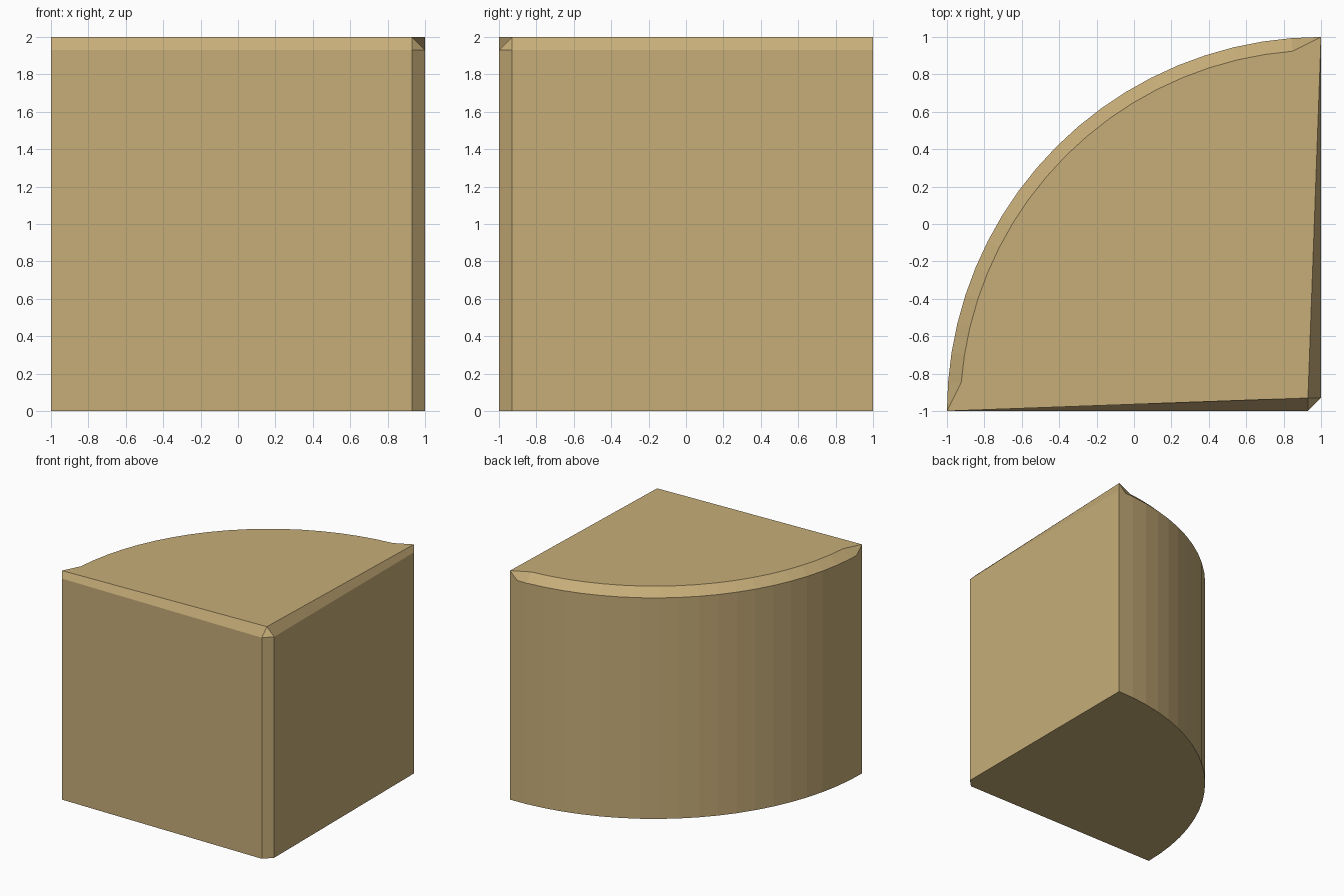
import bpy, bmesh, math

if "Cube" in bpy.data.objects:
    bpy.data.objects.remove(bpy.data.objects["Cube"])

R, B, H, N = 2.0, 0.07, 2.0, 20   # arc radius, bevel size, height, arc segments
L = H - B                          # height of the lower bevel edge

tan = bpy.data.materials.new("tan")
tan.diffuse_color = (0.57, 0.42, 0.19, 1)
tan.use_nodes = True
tan.node_tree.nodes["Principled BSDF"].inputs["Base Color"].default_value = tan.diffuse_color

bm = bmesh.new()


def arc(radius, z, first, last):
    """Arc points around the square corner (1, -1), from the left end to the back end."""
    angles = [math.pi / 2 * i / N for i in range(first, last + 1)]
    return [bm.verts.new((1 - radius * math.cos(a), -1 + radius * math.sin(a), z)) for a in angles]


def v(x, y, z):
    return bm.verts.new((x, y, z))


def face(*verts):
    bm.faces.new(verts)


# Rings of the curved wall: floor, lower bevel edge, inner top edge
floor = arc(R, 0, 0, N)
low = arc(R, L, 0, N)
inner = arc(R - B, H, 1, N - 1)
tips = [v(-1, -1, H), v(1, 1, H)]                       # pointed top ends
cuts = [v(-1, -1 + B, L), v(1 - B, 1, L)]               # where the bevel starts
cuts[0].co.x += 0.003
cuts[1].co.y -= 0.003

# Chamfered square corner
fa, fb = v(1 - B, -1, 0), v(1, -1 + B, 0)
la, lb = v(1 - B, -1, L), v(1, -1 + B, L)
peak = v(1 - B, -1 + B, H)

# Curved wall and its top bevel
for i in range(1, N - 1):
    face(floor[i], floor[i + 1], low[i + 1], low[i])
    face(low[i], low[i + 1], inner[i], inner[i - 1])
face(floor[0], floor[1], low[1], cuts[0], tips[0], low[0])
face(floor[-2], floor[-1], low[-1], tips[1], cuts[1], low[-2])
face(tips[0], cuts[0], low[1], inner[0])
face(tips[1], inner[-1], low[-2], cuts[1])

# Straight walls, corner chamfer and tapering top bevels
face(floor[0], low[0], la, fa)
face(fa, la, lb, fb)
face(fb, lb, low[-1], floor[-1])
face(low[0], tips[0], peak, la)
face(la, peak, lb)
face(lb, peak, tips[1], low[-1])

# Top and bottom
face(tips[0], *inner, tips[1], peak)
face(*floor, fb, fa)

bmesh.ops.recalc_face_normals(bm, faces=bm.faces)
mesh = bpy.data.meshes.new("quarter_round_block")
bm.to_mesh(mesh)
bm.free()
mesh.materials.append(tan)
block = bpy.data.objects.new("quarter_round_block", mesh)
bpy.context.collection.objects.link(block)
